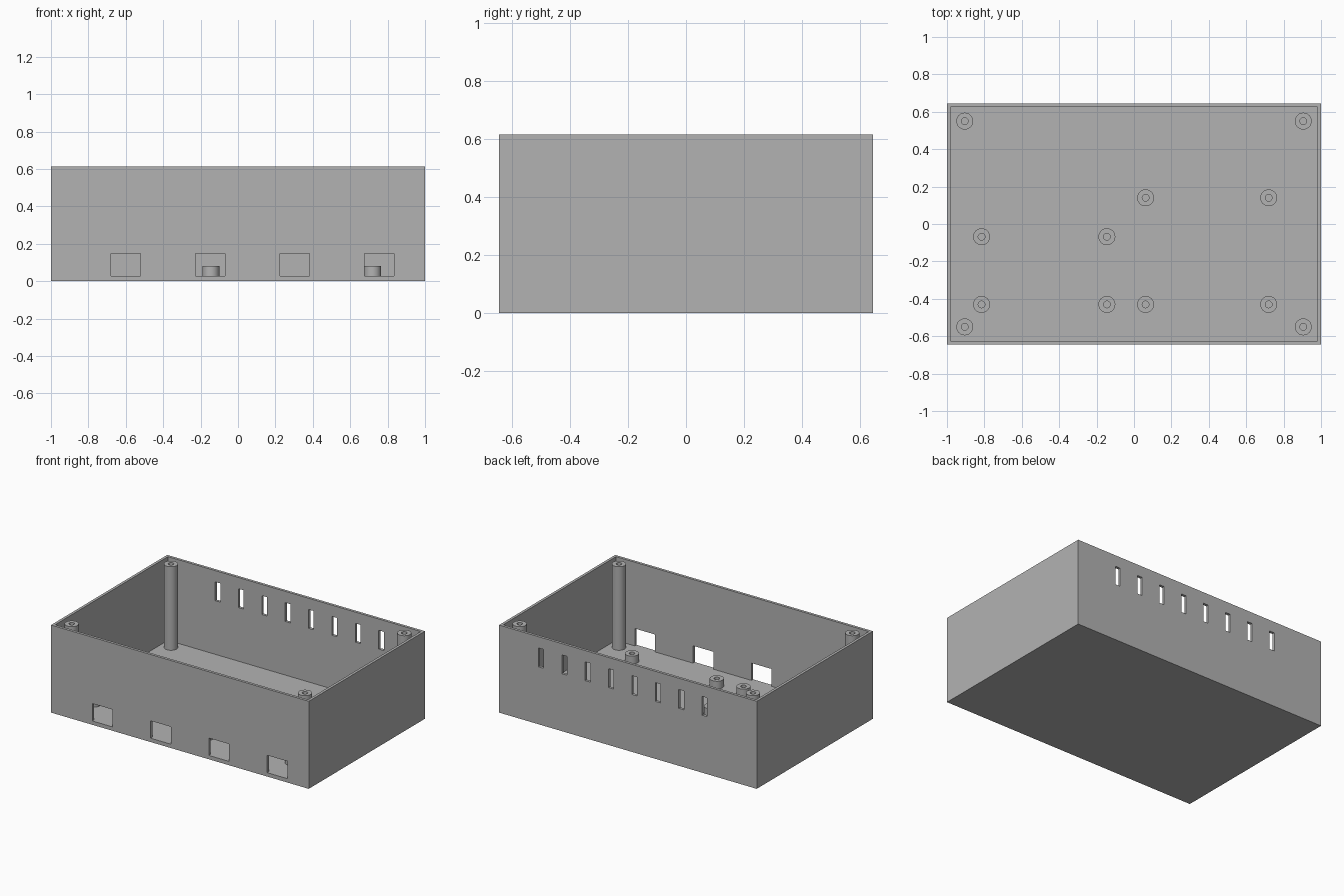
import bpy
import bmesh
import math
from mathutils import Matrix, Vector

cube = bpy.data.objects.get("Cube")
if cube:
    bpy.data.objects.remove(cube, do_unlink=True)

WIDTH, DEPTH, HEIGHT = 2.0, 1.288, 0.614
WALL = 0.027
OUTER_R, HOLE_R = 0.045, 0.018

plastic = bpy.data.materials.new("grey plastic")
plastic.use_nodes = True
GREY = (0.45, 0.45, 0.45, 1)
plastic.diffuse_color = GREY
plastic.node_tree.nodes["Principled BSDF"].inputs["Base Color"].default_value = GREY


def add_object(name, bm):
    bmesh.ops.recalc_face_normals(bm, faces=bm.faces)
    mesh = bpy.data.meshes.new(name)
    bm.to_mesh(mesh)
    bm.free()
    mesh.materials.append(plastic)
    obj = bpy.data.objects.new(name, mesh)
    bpy.context.collection.objects.link(obj)
    return obj


def add_box(bm, low, high):
    low, high = Vector(low), Vector(high)
    place = Matrix.Translation((low + high) / 2) @ Matrix.Diagonal((*(high - low), 1))
    bmesh.ops.create_cube(bm, size=1, matrix=place)


def add_post(name, x, y, top):
    """Round post with a screw hole, standing on the case floor."""
    bm = bmesh.new()
    profile = [(HOLE_R, WALL), (HOLE_R, top), (OUTER_R, top), (OUTER_R, WALL)]
    verts = [bm.verts.new((r, 0, z)) for r, z in profile]
    edges = [bm.edges.new(pair) for pair in zip(verts, verts[1:])]
    bmesh.ops.spin(bm, geom=verts + edges, cent=(0, 0, 0), axis=(0, 0, 1),
                   angle=math.tau, steps=48)
    bmesh.ops.remove_doubles(bm, verts=bm.verts, dist=0.0001)
    obj = add_object(name, bm)
    obj.location = (x, y, 0)
    bpy.ops.object.select_all(action="DESELECT")
    obj.select_set(True)
    bpy.context.view_layer.objects.active = obj
    bpy.ops.object.shade_smooth_by_angle(angle=math.radians(35))


# Open case: a block whose top is inset and pushed down to the floor
bm = bmesh.new()
add_box(bm, (-WIDTH / 2, -DEPTH / 2, 0), (WIDTH / 2, DEPTH / 2, HEIGHT))
top_face = max(bm.faces, key=lambda f: f.calc_center_median().z)
bmesh.ops.inset_region(bm, faces=[top_face], thickness=WALL)
pushed = bmesh.ops.extrude_discrete_faces(bm, faces=[top_face])["faces"]
bmesh.ops.translate(bm, verts=pushed[0].verts, vec=(0, 0, WALL - HEIGHT))
case = add_object("case", bm)

# Cutters: port windows at the front, vent slots at the back
bm = bmesh.new()
for i in range(4):
    x = -0.6 + i * 0.452
    add_box(bm, (x - 0.079, -0.7, WALL), (x + 0.079, -0.6, 0.149))
for i in range(8):
    x = -0.595 + i * 0.1813
    add_box(bm, (x - 0.02, 0.6, 0.403), (x + 0.02, 0.7, 0.535))
cutter = add_object("opening_cutter", bm)
cutter.hide_render = True
cutter.hide_set(True)
cutter.display_type = "WIRE"

cut = case.modifiers.new("openings", "BOOLEAN")
cut.operation = "DIFFERENCE"
cut.solver = "EXACT"
cut.object = cutter
bpy.context.view_layer.objects.active = case
case.select_set(True)
bpy.ops.object.modifier_apply(modifier=cut.name)
bpy.data.objects.remove(cutter, do_unlink=True)

# Tall lid posts in the corners
for side, sx in (("right", -1), ("left", 1)):
    for end, sy in (("front", -1), ("back", 1)):
        add_post(f"lid_post_{end}_{side}", sx * 0.905, sy * 0.55, HEIGHT - 0.001)

# Short standoffs for the two circuit boards
boards = {
    "right_board": ((-0.815, -0.145), (-0.43, -0.068)),
    "left_board": ((0.062, 0.72), (-0.43, 0.14)),
}
for board, (xs, ys) in boards.items():
    for side, x in zip(("right", "left"), xs):
        for end, y in zip(("front", "back"), ys):
            add_post(f"{board}_standoff_{end}_{side}", x, y, 0.081)
